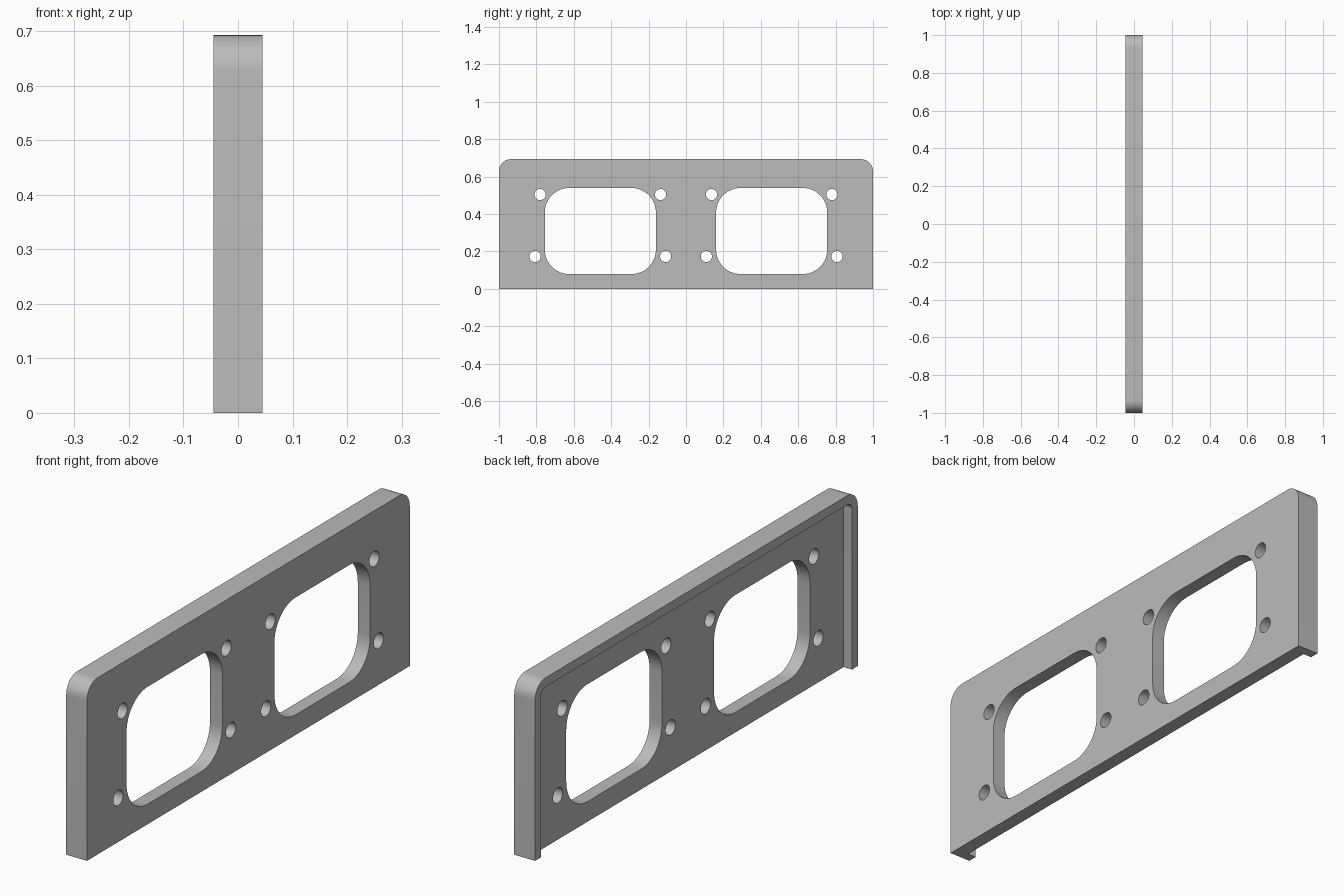
import bpy, bmesh
from math import sin, cos, pi, radians

cube = bpy.data.objects.get("Cube")
if cube:
    bpy.data.objects.remove(cube, do_unlink=True)

DEPTH, HEIGHT = 0.09, 0.693
WALL, LIP = 0.036, 0.036
BACK, FACE = -DEPTH / 2, DEPTH / 2

grey = bpy.data.materials.new("satin grey")
grey.use_nodes = True
grey.diffuse_color = (0.5, 0.5, 0.5, 1)
grey.node_tree.nodes["Principled BSDF"].inputs["Base Color"].default_value = (0.5, 0.5, 0.5, 1)


def rounded_rect(y0, y1, z0, z1, r_bottom, r_top, steps=12):
    """Counter-clockwise (y, z) outline; a zero radius gives a sharp corner."""
    corners = [(y1, z0, -1, 1, r_bottom, -pi / 2), (y1, z1, -1, -1, r_top, 0),
               (y0, z1, 1, -1, r_top, pi / 2), (y0, z0, 1, 1, r_bottom, pi)]
    points = []
    for y, z, sy, sz, r, start in corners:
        n = steps if r else 0
        for i in range(n + 1):
            a = start + (pi / 2 * i / n if n else 0)
            points.append((y + sy * r + r * cos(a), z + sz * r + r * sin(a)))
    return points


def circle(y, z, r, sides=32):
    return [(y + r * cos(2 * pi * i / sides), z + r * sin(2 * pi * i / sides))
            for i in range(sides)]


def prism(name, outline, x0, x1):
    """Extrude a (y, z) outline along x."""
    bm = bmesh.new()
    face = bm.faces.new([bm.verts.new((x0, y, z)) for y, z in outline])
    top = bmesh.ops.extrude_face_region(bm, geom=[face])["geom"]
    bmesh.ops.translate(bm, vec=(x1 - x0, 0, 0),
                        verts=[v for v in top if isinstance(v, bmesh.types.BMVert)])
    bmesh.ops.recalc_face_normals(bm, faces=bm.faces)
    mesh = bpy.data.meshes.new(name)
    bm.to_mesh(mesh)
    bm.free()
    mesh.materials.append(grey)
    obj = bpy.data.objects.new(name, mesh)
    bpy.context.collection.objects.link(obj)
    return obj


# Outer body with rounded top corners
panel = prism("mounting_panel", rounded_rect(-1, 1, 0, HEIGHT, 0, 0.065), BACK, FACE)

# Recess in the rear, leaving a lip on the top and both ends and an open bottom
cutters = [prism("rear_recess", rounded_rect(-1 + WALL, 1 - WALL, -0.1, HEIGHT - WALL, 0, 0.029),
                 BACK - 0.1, BACK + LIP)]

# Two mirrored windows, each with four screw holes
for side in (-1, 1):
    centre = side * 0.458
    cutters.append(prism("window", rounded_rect(centre - 0.297, centre + 0.297, 0.079, 0.539,
                                                0.13, 0.13), -0.2, 0.2))
    for offset, z in ((0.322, 0.504), (0.349, 0.173)):
        for end in (-1, 1):
            cutters.append(prism("screw_hole", circle(centre + end * offset, z, 0.03), -0.2, 0.2))

for cutter in cutters:
    cutter.hide_render = True
    mod = panel.modifiers.new(cutter.name, "BOOLEAN")
    mod.operation = "DIFFERENCE"
    mod.solver = "EXACT"
    mod.object = cutter

# Bake the cuts and drop the cutters
bpy.context.view_layer.update()
result = bpy.data.meshes.new_from_object(
    panel.evaluated_get(bpy.context.evaluated_depsgraph_get()))
panel.modifiers.clear()
panel.data = result
result.name = "mounting_panel"
for cutter in cutters:
    bpy.data.objects.remove(cutter, do_unlink=True)

# Smooth the curved walls, keep the edges crisp
bpy.ops.object.select_all(action="DESELECT")
panel.select_set(True)
bpy.context.view_layer.objects.active = panel
bpy.ops.object.shade_smooth_by_angle(angle=radians(30))
